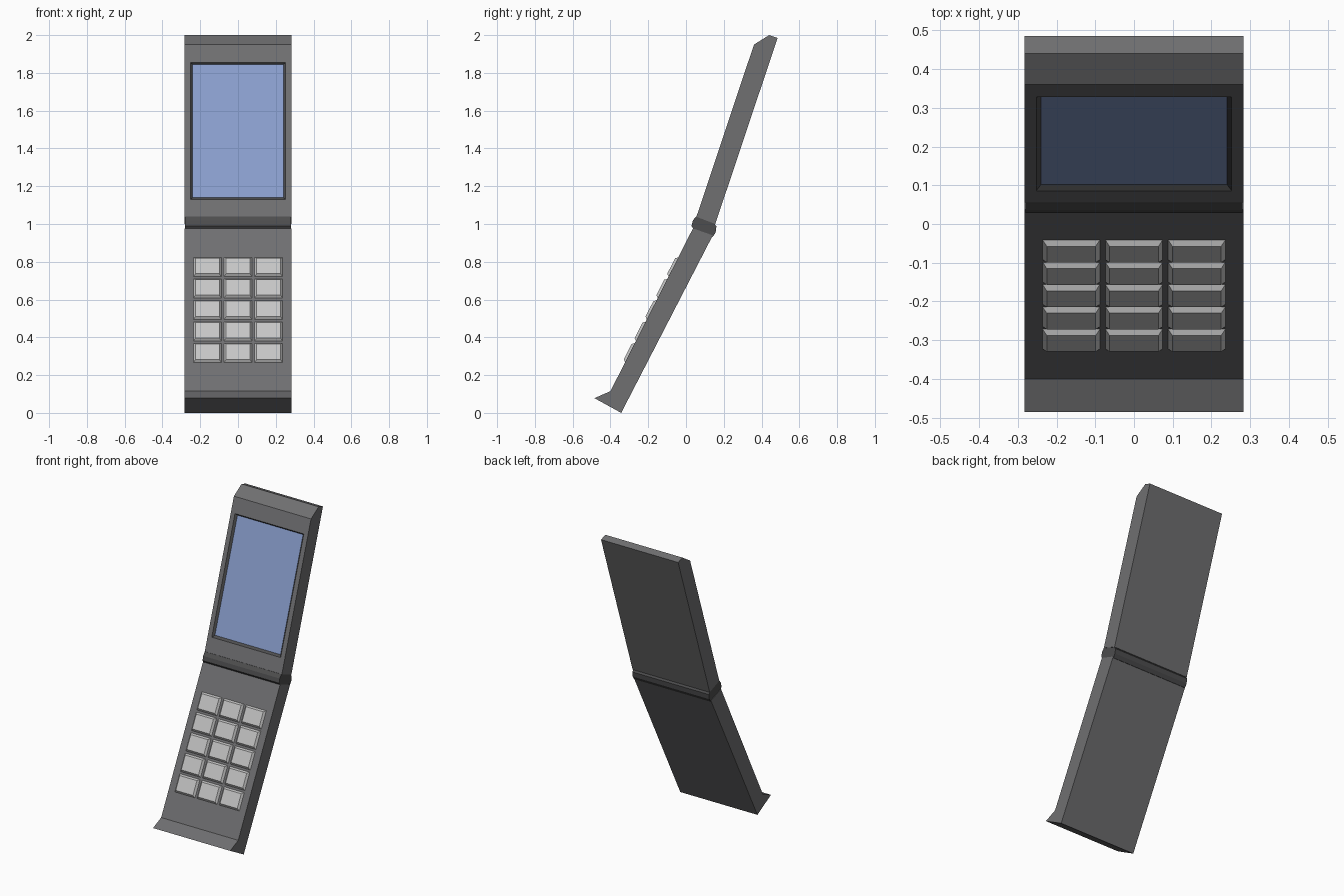
import bpy, bmesh
from mathutils import Vector

cube = bpy.data.objects.get("Cube")
if cube:
    bpy.data.objects.remove(cube, do_unlink=True)


def material(name, rgb):
    m = bpy.data.materials.new(name)
    m.use_nodes = True
    m.diffuse_color = (*rgb, 1)
    m.node_tree.nodes["Principled BSDF"].inputs["Base Color"].default_value = (*rgb, 1)
    return m


CASING = material("casing grey", (0.16, 0.16, 0.165))
DARK = material("hinge dark grey", (0.075, 0.075, 0.077))
KEY = material("key light grey", (0.56, 0.56, 0.56))
SCREEN = material("screen blue", (0.25, 0.34, 0.61))
HALF = 0.282


def finish(bm, name, *mats):
    mesh = bpy.data.meshes.new(name)
    bmesh.ops.recalc_face_normals(bm, faces=bm.faces)
    bm.to_mesh(mesh)
    bm.free()
    for m in mats:
        mesh.materials.append(m)
    obj = bpy.data.objects.new(name, mesh)
    bpy.context.collection.objects.link(obj)
    return obj


def slab(profile, half):
    """Extrude a side profile of (y, z) points across the width."""
    bm = bmesh.new()
    face = bm.faces.new([bm.verts.new((-half, y, z)) for y, z in profile])
    out = bmesh.ops.extrude_face_region(bm, geom=[face])
    moved = [v for v in out["geom"] if isinstance(v, bmesh.types.BMVert)]
    bmesh.ops.translate(bm, verts=moved, vec=(2 * half, 0, 0))
    bmesh.ops.recalc_face_normals(bm, faces=bm.faces)
    return bm


# Lower half with its flared lip
KEYPAD_START, KEYPAD_END = Vector((0, -0.40, 0.115)), Vector((0, 0.037, 0.977))
lower = [(-0.485, 0.078), (-0.343, 0), (0.142, 0.94), KEYPAD_END.yz, KEYPAD_START.yz]
finish(slab(lower, HALF), "lower_casing", CASING)

# Upper half with a sloping screen recess
FACE_START, FACE_END = Vector((0, 0.055, 1.038)), Vector((0, 0.36, 1.95))
upper = [FACE_START.yz, (0.155, 1.0), (0.485, 1.985), (0.44, 2.0), FACE_END.yz]
bm = slab(upper, HALF)
up = (FACE_END - FACE_START).normalized()
out = Vector((0, -up.z, up.y))
front = max(bm.faces, key=lambda f: f.normal.dot(out))


def place(face, half, low, high, depth):
    """Move the corners of the front face to a rectangle on the panel."""
    middle = face.calc_center_median().z
    for v in face.verts:
        z = high if v.co.z > middle else low
        v.co = FACE_START + up * ((z - FACE_START.z) / up.z) - out * depth
        v.co.x += half if face_sides[v] else -half


for ring, box in enumerate([(0.252, 1.13, 1.855, 0), (0.240, 1.144, 1.848, 0.012)]):
    made = bmesh.ops.inset_region(bm, faces=[front], thickness=0.01)
    face_sides = {v: v.co.x > 0 for v in front.verts}
    place(front, *box)
    if ring:
        for f in made["faces"]:
            f.material_index = 1
front.material_index = 2
finish(bm, "upper_casing_with_screen", CASING, DARK, SCREEN)

# Hinge barrel
hinge = [(0.029, 0.99), (0.036, 1.018), (0.053, 1.04), (0.066, 1.037), (0.15, 1.002),
         (0.161, 0.987), (0.157, 0.955), (0.142, 0.932), (0.128, 0.936), (0.037, 0.977)]
finish(slab(hinge, HALF - 0.002), "hinge", DARK)

# Keypad: tapered keys in a grid on the lower half
along = (KEYPAD_END - KEYPAD_START).normalized()
normal = Vector((0, -along.z, along.y))
across = Vector((1, 0, 0))
HALF_W, HALF_L = 0.077, 0.06
TAPER, RISE = 0.014, 0.013
for row in range(5):
    for col in range(3):
        z = 0.318 + row * 0.1135
        centre = KEYPAD_START + along * ((z - KEYPAD_START.z) / along.z)
        centre += across * (col - 1) * 0.162
        bm = bmesh.new()
        bmesh.ops.create_cube(bm, size=2)
        for v in bm.verts:
            top = v.co.z > 0
            inset = TAPER if top else 0
            v.co = (centre + across * v.co.x * (HALF_W - inset)
                    + along * v.co.y * (HALF_L - inset)
                    + normal * (RISE if top else -0.004))
        finish(bm, f"key_row{row + 1}_column{col + 1}", KEY)
